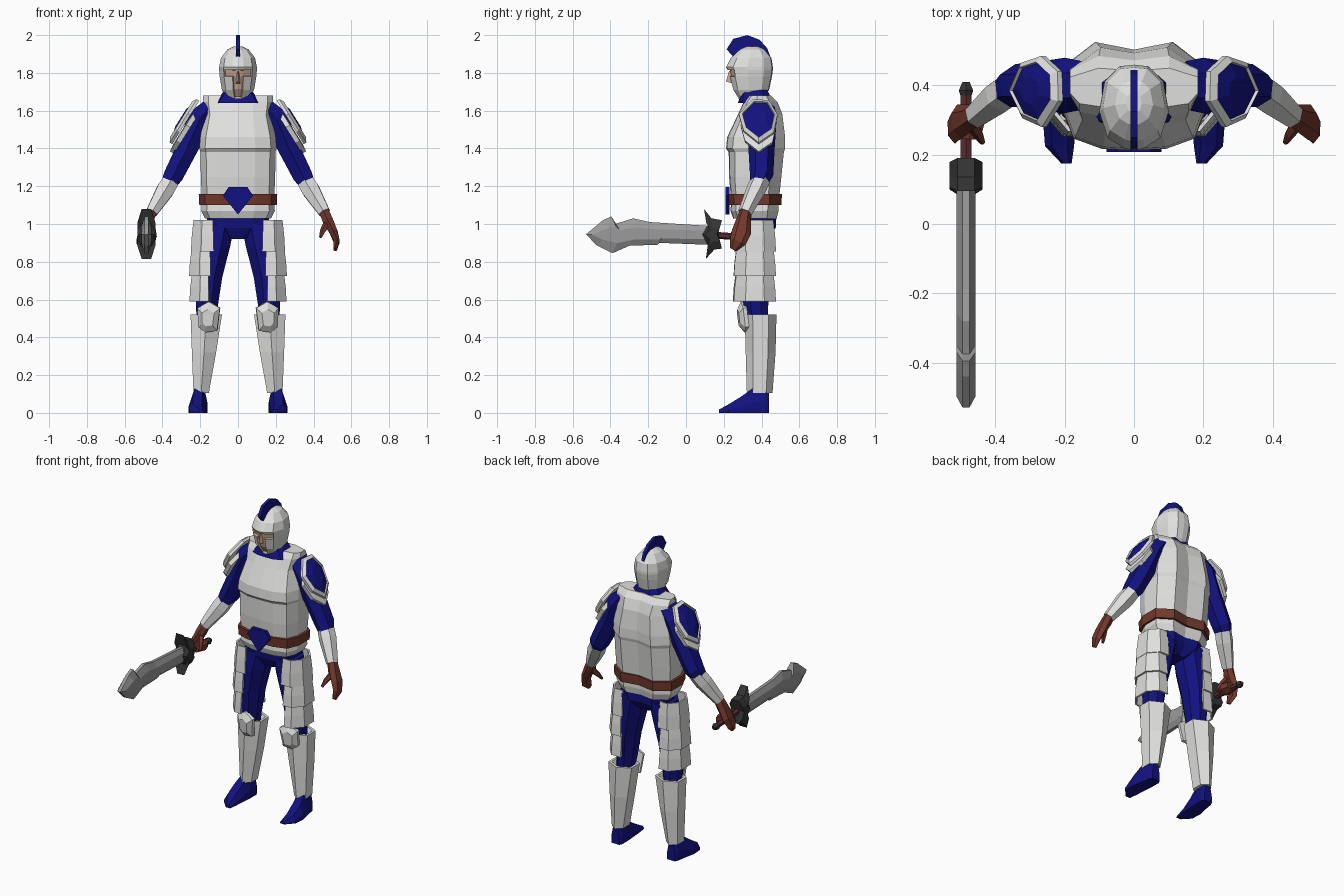
import bpy, bmesh, math
from mathutils import Vector as V


def material(name, r, g, b):
    m = bpy.data.materials.new(name)
    m.diffuse_color = (r, g, b, 1)
    return m


STEEL = material("pale_steel", .74, .74, .73)
BLUE = material("royal_blue", .006, .006, .22)
LEATHER = material("red_leather", .17, .04, .025)
SKIN = material("skin", .62, .40, .29)
BLADE = material("blade_grey", .33, .33, .33)
DARK = material("dark_iron", .035, .035, .035)
GRIP = material("grip_maroon", .1, .025, .03)


def loft(name, rings, mats, side=1, caps=True, closed=True):
    """Join rings of equal length; mats is one material or one per band."""
    bands = mats if isinstance(mats, list) else [mats] * (len(rings) - 1)
    slots = list(dict.fromkeys(bands))
    bm = bmesh.new()
    vs = [[bm.verts.new((p[0] * side, p[1], p[2])) for p in r] for r in rings]
    n = len(rings[0])
    for i, mat in enumerate(bands):
        for j in range(n if closed else n - 1):
            k = (j + 1) % n
            f = bm.faces.new((vs[i][j], vs[i][k], vs[i + 1][k], vs[i + 1][j]))
            f.material_index = slots.index(mat)
    if caps:
        bm.faces.new(vs[0]).material_index = slots.index(bands[0])
        bm.faces.new(vs[-1]).material_index = slots.index(bands[-1])
    bmesh.ops.recalc_face_normals(bm, faces=bm.faces)
    me = bpy.data.meshes.new(name)
    bm.to_mesh(me)
    bm.free()
    for m in slots:
        me.materials.append(m)
    ob = bpy.data.objects.new(name, me)
    bpy.context.collection.objects.link(ob)
    return ob


def section(half, z, hw, yf, yb):
    """Horizontal mirrored outline fitted between front and back depth."""
    pts = half + [(-x, y) for x, y in half[-2:0:-1]]
    return [(x * hw, (yf + yb) / 2 + y * (yb - yf) / 2, z) for x, y in pts]


def oval(x, y, z, rx, ry, n=8):
    return [(x + rx * math.cos((i + .5) * math.tau / n),
             y + ry * math.sin((i + .5) * math.tau / n), z) for i in range(n)]


def tube(name, path, mat, side=1, n=6):
    """Limb along a path of (x, y, z, width, depth)."""
    rings = []
    for i, (x, y, z, ra, rb) in enumerate(path):
        a, b = path[max(i - 1, 0)], path[min(i + 1, len(path) - 1)]
        t = (V(b[:3]) - V(a[:3])).normalized()
        ref = V((0, 1, 0)) if abs(t.y) < .8 else V((0, 0, 1))
        u = t.cross(ref).normalized()
        w = t.cross(u)
        ang = [(k + .5) * math.tau / n for k in range(n)]
        rings.append([V((x, y, z)) + u * ra * math.cos(q) + w * rb * math.sin(q) for q in ang])
    return loft(name, rings, mat, side)


def plate(name, c, u, v, outline, layers, mats, side=1):
    """Outline in the u, v plane stacked as (scale, height) layers."""
    c, u, v = V(c), V(u).normalized(), V(v).normalized()
    n = u.cross(v)
    rings = [[c + u * a * s + v * b * s + n * h for a, b in outline] for s, h in layers]
    return loft(name, rings, mats, side)


# Torso armour, skirt, belt, collar and hips
BODY = [(0, -1), (.45, -.97), (.85, -.78), (1, -.25), (1, .55), (.55, 1), (0, .86)]
for name, mat, rows in (
    ("breastplate", STEEL, [(1.11, .19, .24, .49), (1.25, .197, .228, .505), (1.38, .198, .226, .518),
                            (1.40, .205, .212, .525), (1.46, .20, .218, .525), (1.58, .175, .275, .51),
                            (1.645, .185, .305, .485), (1.68, .185, .335, .45)]),
    ("armour_skirt", STEEL, [(1.03, .175, .25, .48), (1.07, .195, .235, .49), (1.12, .19, .24, .49)]),
    ("belt", LEATHER, [(1.10, .205, .225, .505), (1.16, .208, .22, .508)]),
    ("collar", BLUE, [(1.64, .12, .275, .46), (1.69, .085, .29, .44), (1.73, .06, .31, .42)]),
    ("hips", BLUE, [(.92, .05, .31, .43), (.98, .15, .28, .475), (1.06, .175, .27, .48)]),
):
    loft(name, [section(BODY, *r) for r in rows], mat)
hexa = [(-.08, .02), (-.05, .065), (.05, .065), (.08, .02), (.0, -.08)]
plate("buckle", (0, .225, 1.13), (1, 0, 0), (0, 0, 1), hexa, [(1, -.005), (1, .017)], BLUE)

# Helmet with a recessed T-shaped face opening
HEAD = [(0, -1), (.3, -.94), (.76, -.7), (1, -.1), (.85, .6), (.42, .96), (0, 1)]
rows = [(1.665, .06, .275, .41), (1.71, .085, .245, .44), (1.78, .097, .226, .455),
        (1.815, .1, .22, .46), (1.83, .1, .212, .46), (1.88, .09, .238, .452),
        (1.925, .055, .285, .415), (1.94, .022, .32, .38)]
helmet = loft("helmet", [section(HEAD, *r) for r in rows], STEEL)
helmet.data.materials.append(SKIN)
bm = bmesh.new()
bm.from_mesh(helmet.data)
opening = []
for f in bm.faces:
    p = f.calc_center_median()
    slit = 1.78 < p.z < 1.815 and abs(p.x) < .08
    chin = 1.67 < p.z < 1.78 and abs(p.x) < .025
    if p.y < .29 and (slit or chin):
        f.material_index = 1
        opening.append(f)
bmesh.ops.inset_region(bm, faces=opening, thickness=.003, depth=-.012)
bm.to_mesh(helmet.data)
bm.free()
loft("nose", [[(-.012, .24, 1.745), (0, .212, 1.755), (.012, .24, 1.745)],
              [(-.006, .24, 1.81), (0, .228, 1.81), (.006, .24, 1.81)]], SKIN)

# Helmet crest as a thin curved strip
outer = [(.215, 1.925), (.25, 1.98), (.325, 2.0), (.39, 1.975), (.43, 1.93), (.445, 1.89)]
inner = [(.25, 1.885), (.275, 1.915), (.325, 1.935), (.375, 1.935), (.405, 1.915), (.43, 1.88)]
loft("crest", [[(-.01, *a), (.01, *a), (.01, *b), (-.01, *b)] for a, b in zip(outer, inner)], BLUE)

PAD = [(-.03, .125), (.055, .12), (.1, .03), (.08, -.08), (0, -.145), (-.08, -.07), (-.105, .035)]
KNEE = [(-.06, .05), (0, .085), (.06, .05), (.055, -.05), (.02, -.08), (-.045, -.07)]
FOOT = [(-1, 0), (-1, .4), (-.55, 1), (.55, 1), (1, .4), (1, 0)]

for s, tag in ((1, "left"), (-1, "right")):
    # Arm and forearm guard
    tube("arm_" + tag, [(.15, .40, 1.62, .05, .07), (.20, .40, 1.56, .075, .08),
                        (.265, .40, 1.41, .066, .07), (.34, .40, 1.26, .06, .062),
                        (.38, .375, 1.19, .04, .04)], BLUE, s)
    tube("forearm_guard_" + tag, [(.352, .395, 1.235, .05, .052), (.385, .37, 1.18, .054, .052),
                                  (.458, .312, 1.06, .035, .038)], STEEL, s)
    # Layered shoulder plates with a blue centre
    up = (-.53, 0, .85)
    plate("shoulder_lower_plate_" + tag, (.295, .385, 1.50), (0, 1, 0), up, PAD,
          [(.9, -.03), (.92, -.005), (.6, 0)], STEEL, s)
    plate("shoulder_plate_" + tag, (.278, .385, 1.55), (0, 1, 0), up, PAD,
          [(1, -.008), (1, .008), (.83, .022), (.81, .012), (.4, .028)],
          [STEEL, STEEL, STEEL, BLUE], s)
    # Glove
    tube("glove_" + tag, [(.452, .318, 1.075, .03, .03), (.475, .305, 1.02, .032, .04),
                          (.505, .295, .96, .025, .052), (.522, .275, .91, .018, .045),
                          (.515, .25, .865, .01, .02)], LEATHER, s)
    tube("thumb_" + tag, [(.475, .30, 1.01, .02, .022), (.45, .26, .965, .016, .016),
                          (.437, .235, .93, .008, .008)], LEATHER, s, 5)
    # Leg
    loft("leg_" + tag, [oval(*r) for r in (
        (.10, .375, 1.0, .09, .1), (.125, .37, .88, .09, .1), (.155, .37, .72, .078, .088),
        (.165, .37, .56, .062, .07), (.17, .38, .45, .05, .055))], BLUE, s)
    # Overlapping thigh plates wrapping the outer side
    for i, (top, bot, cx, a0) in enumerate(((1.02, .855, .162, -112), (.87, .725, .172, -108),
                                            (.74, .59, .17, -100))):
        rings = []
        for z, rx, ry in ((top, .075, .098), ((top + bot) / 2, .085, .108), (bot, .09, .113)):
            rings.append([(cx + rx * math.cos(math.radians(a)), .365 + ry * math.sin(math.radians(a)), z)
                          for a in (a0, -70, -25, 25, 70, 112)])
        ob = loft(f"thigh_plate_{i + 1}_{tag}", rings, STEEL, s, caps=False, closed=False)
        mod = ob.modifiers.new("thickness", "SOLIDIFY")
        mod.thickness, mod.offset = .012, 0
    # Knee plate and greave
    plate("knee_plate_" + tag, (.155, .305, .505), (1, .15, 0), (0, -.12, 1), KNEE,
          [(1, -.015), (1, .005), (.55, .028)], STEEL, s)
    loft("greave_" + tag, [oval(*r, 6) for r in (
        (.168, .395, .49, .06, .05), (.168, .395, .52, .078, .065), (.168, .395, .52, .096, .084),
        (.18, .395, .32, .074, .079), (.195, .39, .105, .047, .068))], STEEL, s)
    # Foot
    loft("foot_" + tag, [[(x + a * hw, y, b * h) for a, b in FOOT] for y, x, hw, h in (
        (.44, .20, .028, .11), (.42, .20, .038, .135), (.36, .205, .042, .135),
        (.29, .215, .047, .085), (.225, .215, .042, .045), (.175, .195, .015, .018))], BLUE, s)

# Fingers closed around the sword grip
tube("closed_fingers", [(-.475, .325, .935, .035, .03), (-.472, .285, .935, .045, .036),
                        (-.475, .245, .935, .035, .03)], LEATHER)


# Sword: outlines in the y, z plane given as (y, z)
def blade_rings(pts, cy, cz, layers):
    return [[(-.485 + x, cy + (y - cy) * sy, cz + (z - cz) * sz) for y, z in pts] for x, sy, sz in layers]


BLADE_PTS = [(.12, .99), (.12, .89), (-.14, .90), (-.15, .89), (-.30, .885), (-.39, .845), (-.47, .885),
             (-.53, .945), (-.44, 1.02), (-.395, 1.04), (-.375, 1.0), (-.28, 1.03), (-.19, 1.01)]
loft("sword_blade", blade_rings(BLADE_PTS, .1, .943, [(-.027, .95, .45), (-.01, 1, 1), (.01, 1, 1),
                                                      (.027, .95, .45)]), BLADE)
GUARD = [(.095, 1.08), (.135, 1.03), (.19, 1.02), (.17, .95), (.19, .87), (.15, .865), (.105, .815),
         (.12, .88), (.085, .945), (.12, 1.0)]
loft("sword_guard", blade_rings(GUARD, .145, .945, [(-.048, .75, .45), (-.025, 1, 1), (.025, 1, 1),
                                                    (.048, .75, .45)]), DARK)
tube("sword_grip", [(-.485, .16, .94, .018, .018), (-.485, .37, .925, .018, .018)], GRIP)
tube("sword_pommel", [(-.485, .36, .925, .014, .014), (-.485, .385, .924, .024, .024),
                      (-.485, .41, .923, .012, .012)], DARK)
